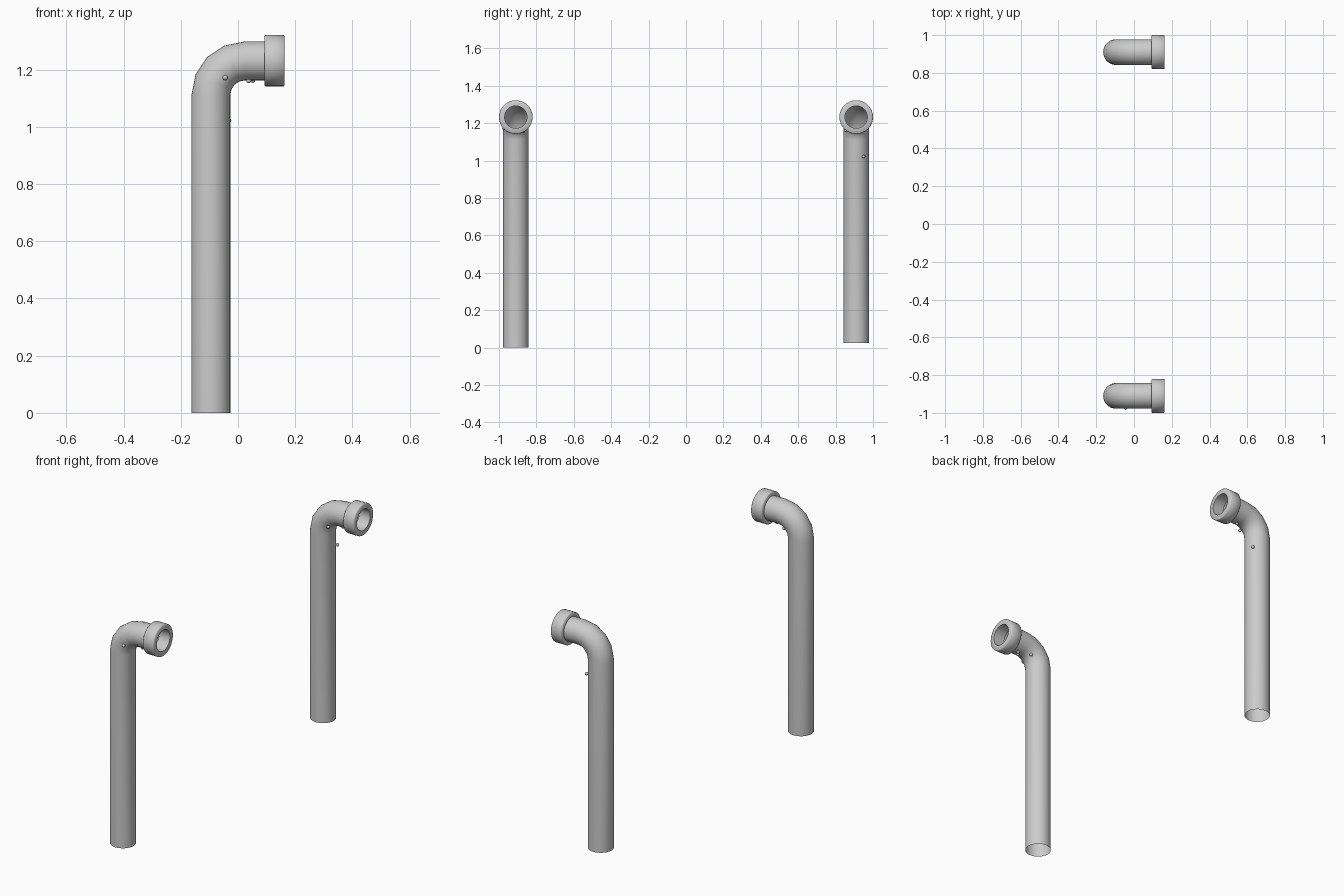
import bpy, bmesh, math
from mathutils import Vector

if "Cube" in bpy.data.objects:
    bpy.data.objects.remove(bpy.data.objects["Cube"])

grey = bpy.data.materials.new("light grey")
grey.diffuse_color = (0.6, 0.6, 0.6, 1)
grey.use_nodes = True
grey.node_tree.nodes["Principled BSDF"].inputs["Base Color"].default_value = grey.diffuse_color
SIDES, R = 32, 0.068
PX, TOP = -0.095, 1.231          # upright axis x, outlet axis z


def finish(name, bm, angle=40):
    me = bpy.data.meshes.new(name)
    bm.to_mesh(me)
    bm.free()
    ob = bpy.data.objects.new(name, me)
    bpy.context.collection.objects.link(ob)
    me.materials.append(grey)
    bpy.ops.object.select_all(action='DESELECT')
    ob.select_set(True)
    bpy.context.view_layer.objects.active = ob
    bpy.ops.object.shade_smooth_by_angle(angle=math.radians(angle))
    return ob


def skin(bm, rings, closed=False):
    pairs = list(zip(rings, rings[1:])) + ([(rings[-1], rings[0])] if closed else [])
    for a, b in pairs:
        for i in range(SIDES):
            j = (i + 1) % SIDES
            bm.faces.new((a[i], a[j], b[j], b[i]))
    bmesh.ops.recalc_face_normals(bm, faces=bm.faces)


def pipe(name, y, base):
    # Open tube swept up, round a four-step elbow, then out along +x
    bend = 0.12
    path = [(PX, base, 0)]
    for k in range(5):
        a = math.radians(22.5 * k)
        path.append((PX + bend - bend * math.cos(a), TOP - bend + bend * math.sin(a), a))
    path.append((0.097, TOP, math.pi / 2))
    bm = bmesh.new()
    rings = []
    for x, z, a in path:
        ring = []
        for i in range(SIDES):
            t = 2 * math.pi * i / SIDES
            c, s = R * math.cos(t), R * math.sin(t)
            ring.append(bm.verts.new((x - c * math.cos(a), y + s, z + c * math.sin(a))))
        rings.append(ring)
    skin(bm, rings)
    finish(name, bm)


def collar(name, y):
    # Thick rim with softened edges and an open bore
    prof = [(0.093, 0.06), (0.093, 0.087), (0.096, 0.09), (0.159, 0.09),
            (0.162, 0.087), (0.162, 0.06)]
    bm = bmesh.new()
    rings = [[bm.verts.new((x, y + r * math.cos(2 * math.pi * i / SIDES),
                            TOP + 0.001 + r * math.sin(2 * math.pi * i / SIDES)))
              for i in range(SIDES)] for x, r in prof]
    skin(bm, rings, closed=True)
    finish(name, bm, 50)


def bead(name, pos, r=0.009):
    bm = bmesh.new()
    bmesh.ops.create_uvsphere(bm, u_segments=10, v_segments=6, radius=r)
    bmesh.ops.translate(bm, verts=bm.verts, vec=Vector(pos))
    finish(name, bm, 60)


for side, y, base in (("front", -0.91, 0.0), ("back", 0.91, 0.025)):
    pipe(side + "_pipe", y, base)
    collar(side + "_collar", y)

# Small droplets clinging to the pipes
for n, p in enumerate([(-0.045, -0.975, 1.172), (-0.014, -0.87, 1.158), (0.038, -0.92, 1.162),
                       (0.052, -0.90, 1.163), (-0.022, 0.852, 1.163), (0.038, 0.90, 1.162),
                       (-0.032, 0.95, 1.022)]):
    bead("droplet_%d" % (n + 1), p)
